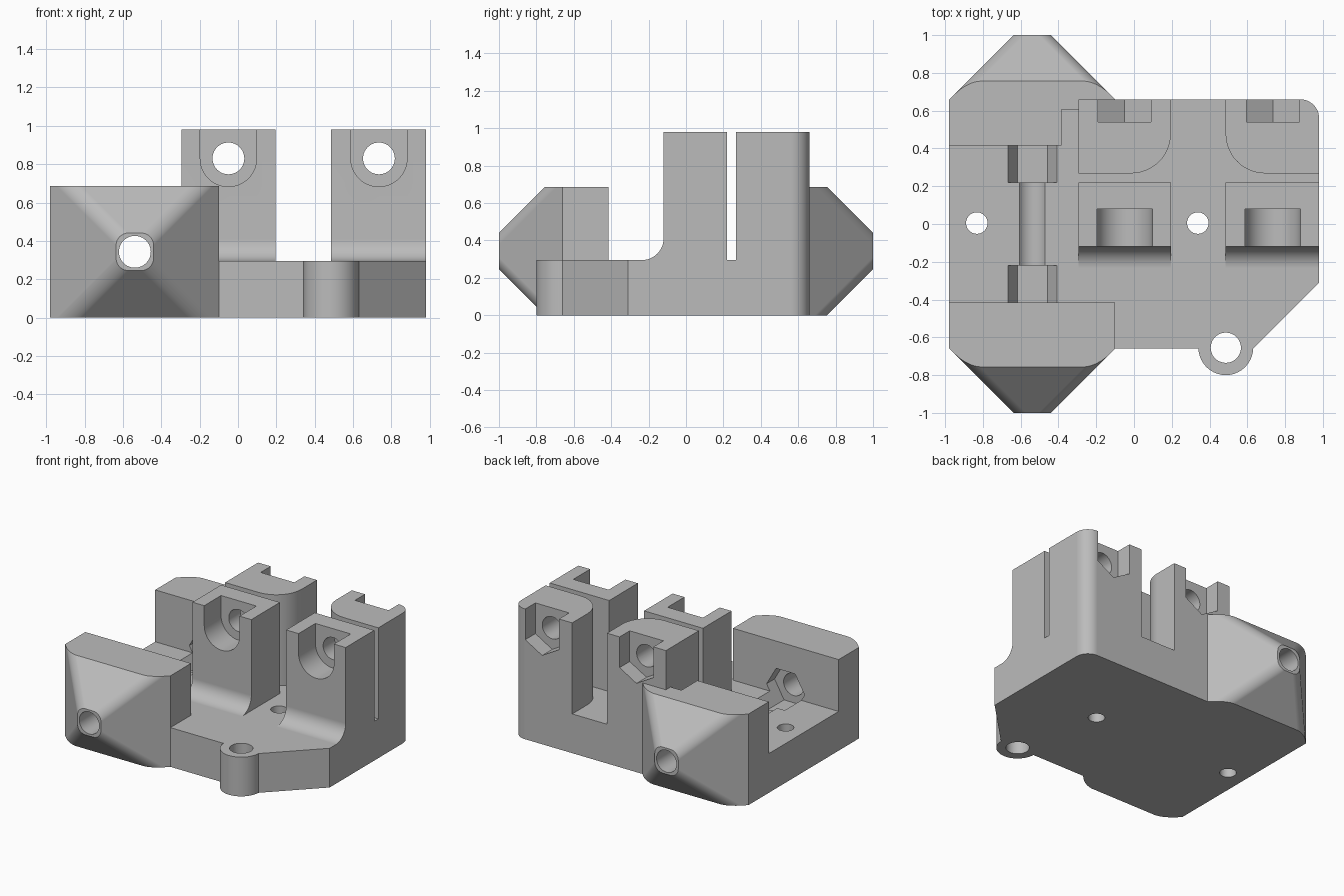
import bpy, bmesh
from math import sin, cos, pi, radians

cube = bpy.data.objects.get("Cube")
if cube:
    bpy.data.objects.remove(cube, do_unlink=True)

grey = bpy.data.materials.new("light grey plastic")
grey.use_nodes = True
grey.diffuse_color = (0.5, 0.5, 0.5, 1)
grey.node_tree.nodes["Principled BSDF"].inputs["Base Color"].default_value = (0.5, 0.5, 0.5, 1)

# Shared dimensions
FLOOR, TOP, BACK, SIDE = 0.295, 0.98, 0.66, 0.98
BLOCK_TOP, ROD_X, ROD_Z = 0.685, -0.538, 0.343
TOWER_Z = 0.83
TOWERS = ((-0.295, 0.195, -0.05), (0.485, SIDE, 0.735))   # left, right, bore centre


def arc(cx, cy, r, a0, a1, n=12):
    angles = [radians(a0 + (a1 - a0) * i / n) for i in range(n + 1)]
    return [(cx + r * cos(a), cy + r * sin(a)) for a in angles]


def circle(cx, cy, r, n=40, turn=0):
    return arc(cx, cy, r, turn, turn + 360, n)[:-1]


def rect(x0, y0, x1, y1):
    return [(x0, y0), (x1, y0), (x1, y1), (x0, y1)]


def loft(name, ring_a, ring_b, axis, lo, hi):
    """Solid between two matching rings lying across the given axis."""
    place = {"x": lambda u, v, w: (w, u, v),
             "y": lambda u, v, w: (u, w, v),
             "z": lambda u, v, w: (u, v, w)}[axis]
    bm = bmesh.new()
    a = [bm.verts.new(place(u, v, lo)) for u, v in ring_a]
    b = [bm.verts.new(place(u, v, hi)) for u, v in ring_b]
    bm.faces.new(a)
    bm.faces.new(b)
    for i in range(len(a)):
        j = (i + 1) % len(a)
        bm.faces.new((a[i], a[j], b[j], b[i]))
    bmesh.ops.recalc_face_normals(bm, faces=bm.faces)
    mesh = bpy.data.meshes.new(name)
    bm.to_mesh(mesh)
    bm.free()
    mesh.materials.append(grey)
    obj = bpy.data.objects.new(name, mesh)
    bpy.context.collection.objects.link(obj)
    return obj


def prism(name, ring, axis, lo, hi):
    return loft(name, ring, ring, axis, lo, hi)


def combine(target, other, operation):
    """Apply one boolean and discard the tool object."""
    mod = target.modifiers.new("cut", "BOOLEAN")
    mod.operation, mod.solver, mod.object = operation, "EXACT", other
    bpy.context.view_layer.update()
    graph = bpy.context.evaluated_depsgraph_get()
    mesh = bpy.data.meshes.new_from_object(target.evaluated_get(graph))
    target.modifiers.clear()
    target.data = mesh
    bpy.data.objects.remove(other, do_unlink=True)


def rounded_square(half, r):
    pts = []
    for k, (sx, sz) in enumerate(((1, 1), (-1, 1), (-1, -1), (1, -1))):
        pts += arc(ROD_X + sx * (half - r), ROD_Z + sz * (half - r), r, 90 * k, 90 * k + 90, 8)
    return pts


# Base plate: chamfered front corner, rounded back corner
corner = arc(SIDE - 0.1, BACK - 0.1, 0.1, 0, 90)
outline = [(-SIDE, -0.5), (-0.15, -0.5), (-0.15, -BACK), (0.63, -BACK), (SIDE, -0.31)]
outline += corner + [(-0.15, BACK), (-0.15, 0.5), (-SIDE, 0.5)]
body = prism("bracket_body", outline, "z", 0, FLOOR)
combine(body, prism("screw_boss", circle(0.486, -0.655, 0.145), "z", 0, FLOOR), "UNION")

# Tapered rod blocks at both ends
for side, name in ((-1, "front_block"), (1, "back_block")):
    block = loft(name, rounded_square(0.098, 0.065), rounded_square(0.798, 0.065),
                 "y", side, side * 0.3)
    combine(block, prism("block_limit", rect(-SIDE, 0, -0.1, BLOCK_TOP),
                         "y", side * 0.415, side * 1.1), "INTERSECT")
    if side > 0:
        combine(block, prism("tower_clearance", rect(-0.385, 0.3, 0.1, 0.605),
                             "z", FLOOR, 1), "DIFFERENCE")
    combine(body, block, "UNION")

# Bearing towers: a filleted front row and a rounded back row
front_profile = [(-0.235, 0.2), (0.22, 0.2), (0.22, TOP), (-0.12, TOP)]
front_profile += arc(-0.235, FLOOR + 0.115, 0.115, 0, -90)
for left, right, bore in TOWERS:
    combine(body, prism("front_tower", front_profile, "x", left, right), "UNION")
    if left < 0:
        ring = [(left, 0.268)] + arc(right - 0.21, 0.478, 0.21, -90, 0)
        ring += [(right, BACK), (left, BACK)]
    else:
        ring = arc(left + 0.21, 0.478, 0.21, 180, 270) + [(right, 0.268)]
        ring += corner + [(left, BACK)]
    combine(body, prism("back_tower", ring, "z", 0.2, TOP), "UNION")

# Bores, round washer seats and hexagonal nut seats in the towers
for left, right, bore in TOWERS:
    seat = arc(bore, TOWER_Z, 0.147, 180, 360, 24) + [(bore + 0.147, 1.1), (bore - 0.147, 1.1)]
    nut = circle(bore, TOWER_Z, 0.162, 6, 30)
    nut = nut[2:] + [(nut[0][0], 1.1), (nut[2][0], 1.1)]
    combine(body, prism("washer_seat", seat, "y", -0.3, 0.08), "DIFFERENCE")
    combine(body, prism("nut_seat", nut, "y", 0.54, BACK + 0.002), "DIFFERENCE")
    combine(body, prism("tower_bore", circle(bore, TOWER_Z, 0.083), "y", -0.2, 0.8), "DIFFERENCE")

# Long rod bore with a nut pocket at each end
for side in (-1, 1):
    combine(body, prism("rod_nut", circle(ROD_X, ROD_Z, 0.158, 6),
                        "y", side * 0.22, side * 0.51), "DIFFERENCE")
combine(body, prism("rod_bore", circle(ROD_X, ROD_Z, 0.083), "y", -1.1, 1.1), "DIFFERENCE")

# Vertical screw holes
for x, y, r in ((-0.832, 0.005, 0.057), (0.338, 0.005, 0.057), (0.486, -0.655, 0.08)):
    combine(body, prism("screw_hole", circle(x, y, r), "z", -0.1, 0.4), "DIFFERENCE")

# Smooth shading on curves, flat faces kept flat
bpy.ops.object.select_all(action="DESELECT")
body.select_set(True)
bpy.context.view_layer.objects.active = body
bpy.ops.object.shade_smooth_by_angle(angle=radians(30))
weighted = body.modifiers.new("flat_faces", "WEIGHTED_NORMAL")
weighted.keep_sharp = True
